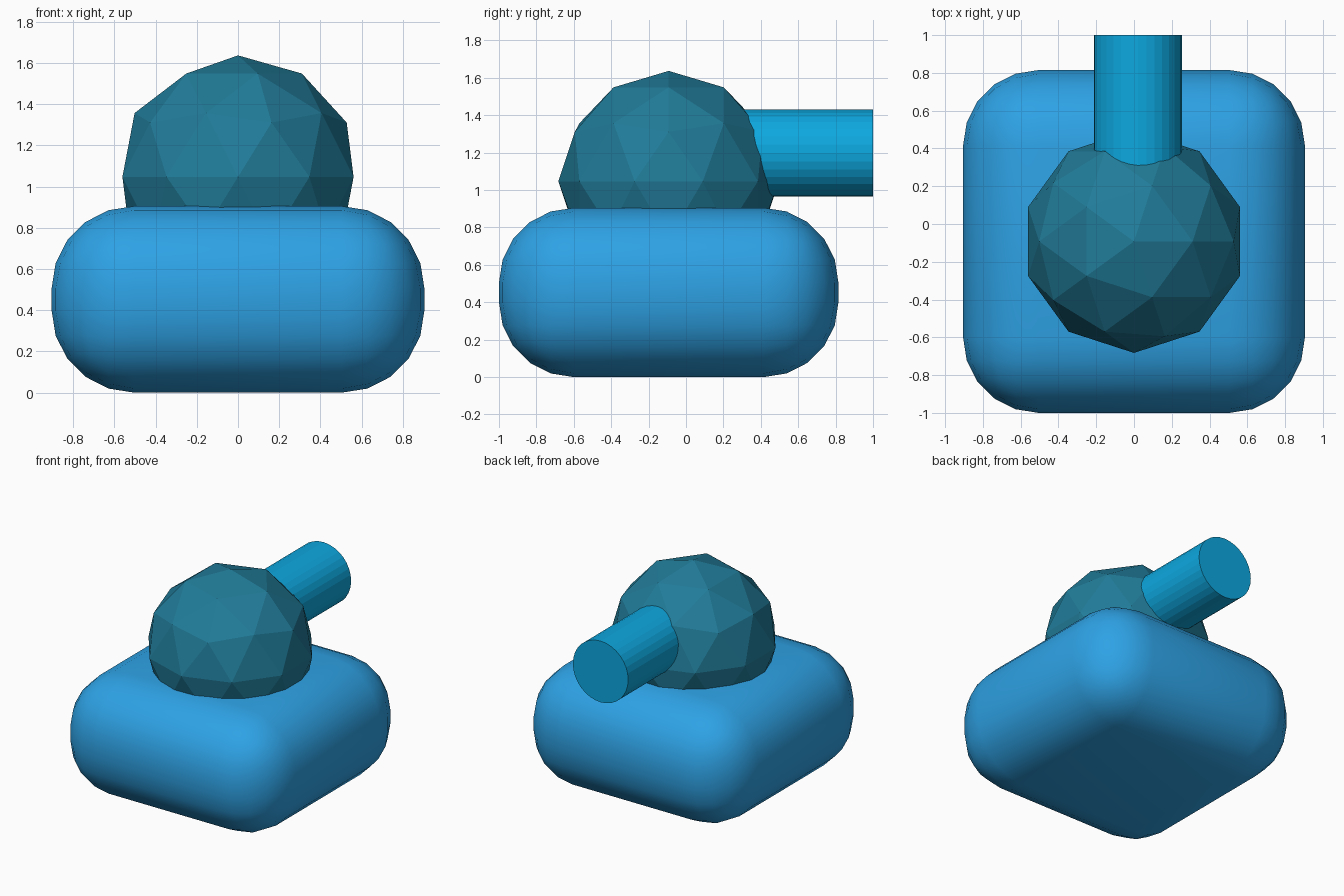
import bpy
import math

if "Cube" in bpy.data.objects:
    bpy.data.objects.remove(bpy.data.objects["Cube"])


def finish(name, color):
    """Name the active object and give it a plain colour."""
    obj = bpy.context.object
    obj.name = name
    mat = bpy.data.materials.new(name + "_colour")
    mat.diffuse_color = (*color, 1)
    mat.use_nodes = True
    mat.node_tree.nodes["Principled BSDF"].inputs["Base Color"].default_value = mat.diffuse_color
    obj.data.materials.append(mat)
    return obj


# Rounded body: a box with wide five-step bevels, smooth shaded
bpy.ops.mesh.primitive_cube_add(size=1, location=(0, -0.0925, 0.4525))
body = finish("body", (0.027, 0.36, 0.78))
body.scale = (1.81, 1.815, 0.905)
bpy.ops.object.transform_apply(location=False, rotation=False, scale=True)
bevel = body.modifiers.new("round_edges", "BEVEL")
bevel.width = 0.4
bevel.segments = 5
bevel.limit_method = "NONE"
bpy.ops.object.shade_smooth()

# Faceted turret sunk into the top of the body
bpy.ops.mesh.primitive_ico_sphere_add(subdivisions=2, radius=0.59,
                                      location=(0, -0.0925, 1.047))
finish("turret", (0.015, 0.2, 0.32))

# Barrel pointing backwards out of the turret
back, inner = 1.0, 0.0
bpy.ops.mesh.primitive_cylinder_add(vertices=32, radius=0.233, depth=back - inner,
                                    location=(0.02, (back + inner) / 2, 1.198),
                                    rotation=(math.pi / 2, 0, 0))
finish("barrel", (0.004, 0.39, 0.74))
